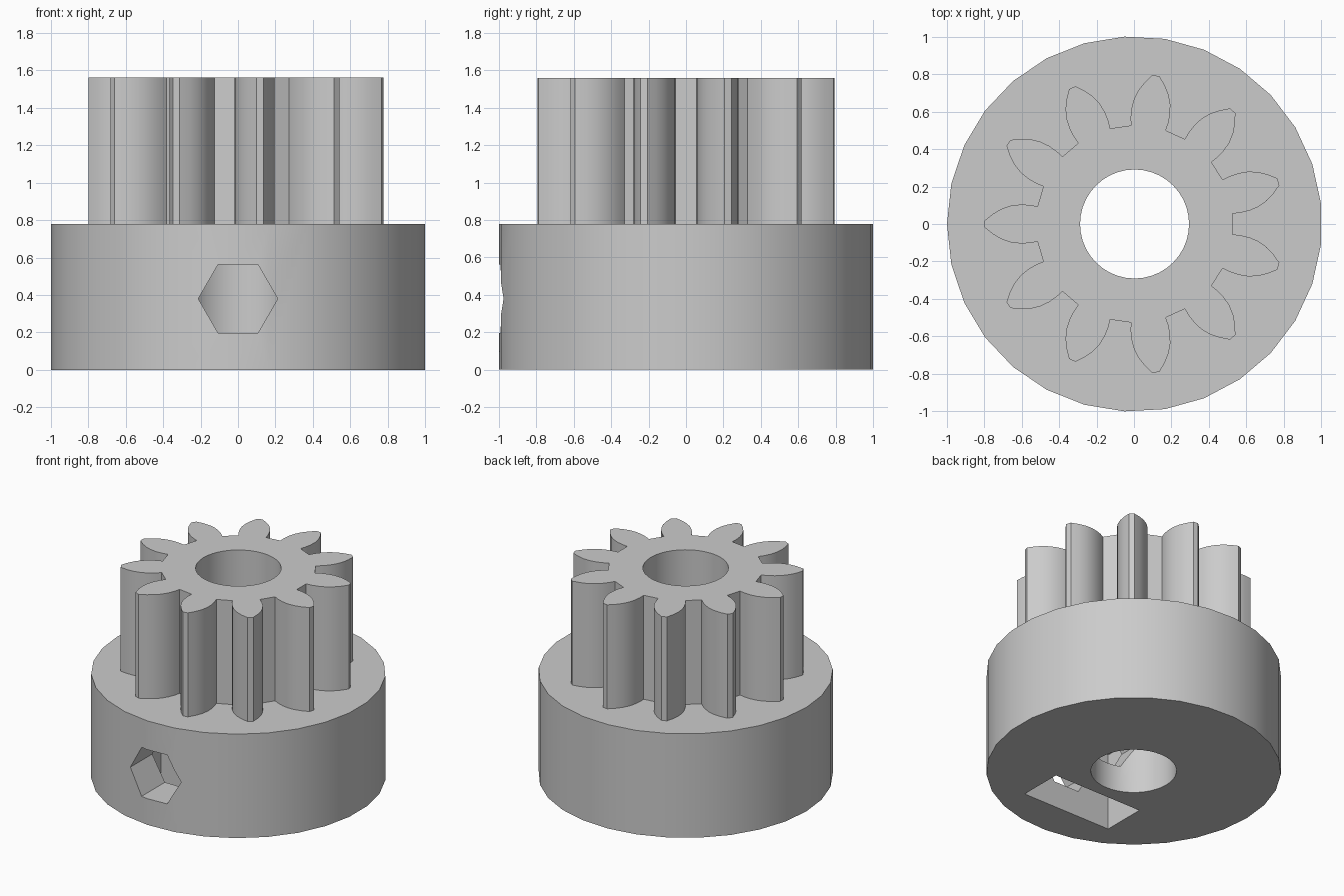
import bpy, bmesh
from math import sin, cos, pi, radians
from mathutils import Matrix

old = bpy.data.objects.get("Cube")
if old:
    bpy.data.objects.remove(old, do_unlink=True)

CX = 0.003          # hub axis
BASE_H, TOP = 0.78, 1.56
TEETH = 11

grey = bpy.data.materials.new("light_grey")
grey.use_nodes = True
grey.diffuse_color = (0.6, 0.6, 0.6, 1)
grey.node_tree.nodes["Principled BSDF"].inputs["Base Color"].default_value = (0.6, 0.6, 0.6, 1)


def prism(name, outline, low, high, along_y=False):
    """Extrude a counter-clockwise outline upwards, or along y for an x-z outline."""
    bm = bmesh.new()
    face = bm.faces.new([bm.verts.new((x, y, low)) for x, y in outline])
    new = bmesh.ops.extrude_face_region(bm, geom=[face])["geom"]
    verts = [v for v in new if isinstance(v, bmesh.types.BMVert)]
    bmesh.ops.translate(bm, verts=verts, vec=(0, 0, high - low))
    if along_y:
        # height becomes -y, outline y becomes z
        bm.transform(Matrix.Rotation(pi / 2, 4, "X"))
    bmesh.ops.recalc_face_normals(bm, faces=bm.faces)
    mesh = bpy.data.meshes.new(name)
    bm.to_mesh(mesh)
    bm.free()
    mesh.materials.append(grey)
    obj = bpy.data.objects.new(name, mesh)
    bpy.context.collection.objects.link(obj)
    return obj


def ring(radius, sides, cx=0.0, cy=0.0, start=pi):
    return [(cx + radius * cos(start + 2 * pi * i / sides),
             cy + radius * sin(start + 2 * pi * i / sides)) for i in range(sides)]


def combine(target, other, operation):
    mod = target.modifiers.new(operation.lower(), "BOOLEAN")
    mod.operation, mod.solver, mod.object = operation, "EXACT", other
    bpy.context.view_layer.objects.active = target
    bpy.ops.object.modifier_apply(modifier=mod.name)
    bpy.data.objects.remove(other, do_unlink=True)


# Round base
hub = prism("geared_hub", ring(1.0015, 29, CX), 0, BASE_H)

# Toothed wheel: half a tooth as (radial distance, half width), mirrored and repeated
flank = [(0.518, 0.094), (0.56, 0.102), (0.61, 0.104), (0.66, 0.098),
         (0.71, 0.081), (0.755, 0.055), (0.80, 0.019)]
tooth = [(r, -w) for r, w in flank] + [(r, w) for r, w in reversed(flank)]
wheel = []
for i in range(TEETH):
    a = pi + 2 * pi * i / TEETH
    wheel += [(CX + r * cos(a) - w * sin(a), r * sin(a) + w * cos(a)) for r, w in tooth]
combine(hub, prism("toothed_wheel", wheel, BASE_H - 0.2, TOP), "UNION")

# Shaft bore, side screw hole and nut slot open at the bottom
combine(hub, prism("shaft_bore", ring(0.291, 40, CX), -0.2, TOP + 0.2), "DIFFERENCE")
combine(hub, prism("screw_hole", ring(0.212, 6, 0, 0.38), 0.1, 1.2, True), "DIFFERENCE")
slot = [(-0.37, -0.2), (0.37, -0.2), (0.37, 0.58), (0, 0.75), (-0.37, 0.58)]
combine(hub, prism("nut_slot", slot, 0.385, 0.715, True), "DIFFERENCE")

# Smooth walls with crisp edges
bpy.ops.object.select_all(action="DESELECT")
hub.select_set(True)
bpy.context.view_layer.objects.active = hub
bpy.ops.object.shade_smooth_by_angle(angle=radians(30))
